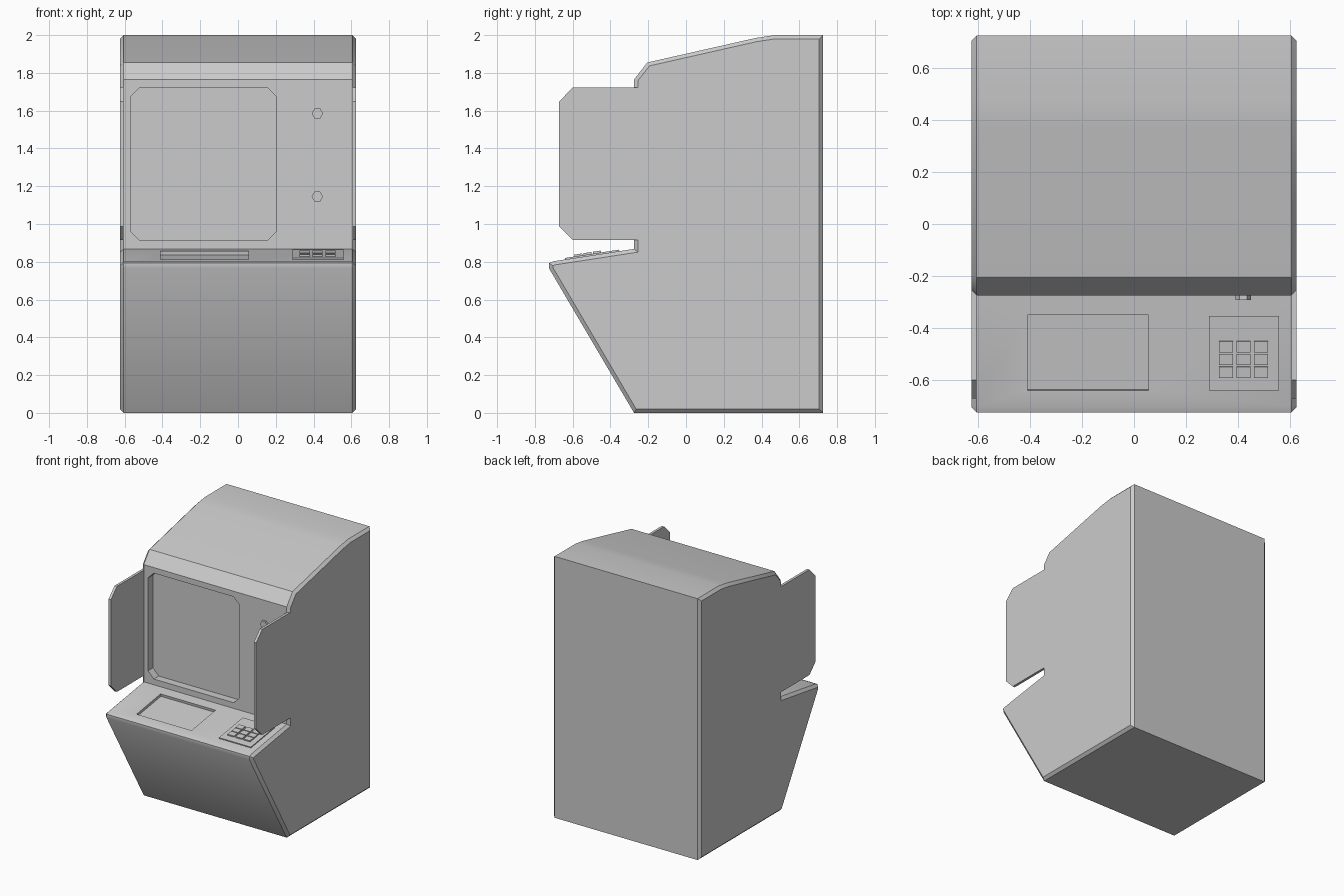
import bpy, bmesh, math
from mathutils import Matrix, Vector

if "Cube" in bpy.data.objects:
    bpy.data.objects.remove(bpy.data.objects["Cube"])

W, PLATE = 0.625, 0.02          # half width, side panel thickness
FRONT = -0.275                  # y of the screen wall
SLOPE = (0.868 - 0.803) / 0.425 # control deck rise
TILT = math.atan(SLOPE)


def prism(name, pts, to3d, a, b, chamfer=0.0):
    """Extrude a 2D outline from depth a to b, optionally bevelling both cap rims."""
    bm = bmesh.new()
    lo = [bm.verts.new(to3d(u, v, a)) for u, v in pts]
    hi = [bm.verts.new(to3d(u, v, b)) for u, v in pts]
    caps = [bm.faces.new(lo), bm.faces.new(hi)]
    n = len(pts)
    for i in range(n):
        j = (i + 1) % n
        bm.faces.new((lo[i], lo[j], hi[j], hi[i]))
    bmesh.ops.recalc_face_normals(bm, faces=bm.faces)
    if chamfer:
        rim = list({e for f in caps for e in f.edges})
        bmesh.ops.bevel(bm, geom=rim, offset=chamfer, offset_type='OFFSET',
                        segments=1, profile=0.5, affect='EDGES', clamp_overlap=False)
    me = bpy.data.meshes.new(name)
    bm.to_mesh(me)
    bm.free()
    ob = bpy.data.objects.new(name, me)
    bpy.context.collection.objects.link(ob)
    return ob


def side(u, v, d):      # outline in y,z extruded along x
    return Vector((d, u, v))


def front(u, v, d):     # outline in x,z extruded along y
    return Vector((u, d, v))


def deck(u, v, d):      # outline in x,y laid on the tilted deck, d is height above it
    n = Vector((0, -math.sin(TILT), math.cos(TILT)))
    return Vector((u, v, 0.868 + (v - FRONT) * SLOPE)) + n * d


def rect(x0, x1, y0, y1):
    return [(x0, y0), (x1, y0), (x1, y1), (x0, y1)]


def activate(ob):
    bpy.ops.object.select_all(action='DESELECT')
    ob.select_set(True)
    bpy.context.view_layer.objects.active = ob


def cut(ob, cutter):
    activate(ob)
    m = ob.modifiers.new("cut", 'BOOLEAN')
    m.operation, m.solver, m.object = 'DIFFERENCE', 'EXACT', cutter
    bpy.ops.object.modifier_apply(modifier=m.name)
    bpy.data.objects.remove(cutter)


# Cabinet body with chamfered side rims
outline = [(0.725, 0), (0.725, 2.0), (0.47, 2.0), (0.37, 1.985), (-0.205, 1.855),
           (FRONT, 1.765), (FRONT, 0.868), (-0.70, 0.803), (-0.725, 0.793),
           (-0.725, 0.765), (-0.275, 0)]
body = prism("cabinet_body", outline, side, -W, W, PLATE)

# Screen recess with clipped corners
x0, x1, z0, z1, c = -0.57, 0.205, 0.912, 1.722, 0.05
screen = [(x0 + c, z0), (x1 - c, z0), (x1, z0 + c), (x1, z1 - c),
          (x1 - c, z1), (x0 + c, z1), (x0, z1 - c), (x0, z0 + c)]
cut(body, prism("screen_cutter", screen, front, FRONT - 0.1, FRONT + 0.06))

# Shallow tray in the control deck
cut(body, prism("tray_cutter", rect(-0.41, 0.055, -0.64, -0.35), deck, -0.02, 0.03))
activate(body)
bpy.ops.object.shade_smooth_by_angle(angle=math.radians(33))

# Side privacy wings, flush with the cabinet sides
wing = [(FRONT + PLATE, 1.722), (-0.60, 1.722), (-0.672, 1.648),
        (-0.672, 0.988), (-0.60, 0.915), (FRONT + PLATE, 0.915)]
for label, s in (("left", -1), ("right", 1)):
    prism(label + "_wing", wing, side, s * (W - PLATE), s * W)

# Hexagonal buttons beside the screen
for label, z in (("upper", 1.585), ("lower", 1.145)):
    hexagon = [(0.42 + 0.03 * math.cos(k * math.pi / 3),
                z + 0.03 * math.sin(k * math.pi / 3)) for k in range(6)]
    prism(label + "_button", hexagon, front, FRONT - 0.017, FRONT + 0.01)

# Keypad plate and its nine keys
prism("keypad_plate", rect(0.288, 0.558, -0.64, -0.353), deck, -0.01, 0.008)
for r in range(3):
    for k in range(3):
        x, y = 0.353 + 0.068 * k, -0.568 + 0.049 * r
        prism(f"key_{r}_{k}", rect(x - 0.027, x + 0.027, y - 0.021, y + 0.021),
              deck, 0.0, 0.018)
